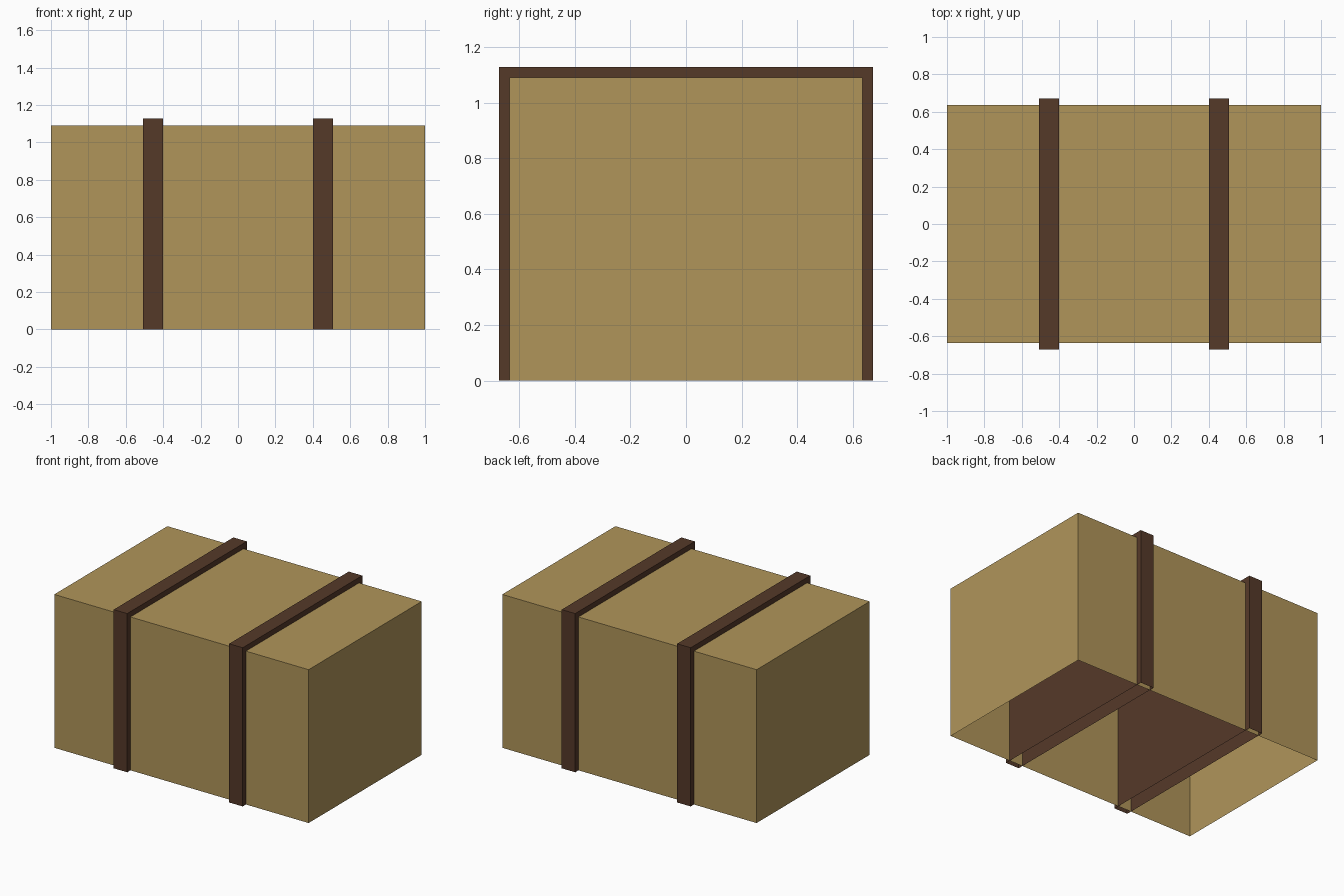
import bpy, bmesh

if "Cube" in bpy.data.objects:
    bpy.data.objects.remove(bpy.data.objects["Cube"])


def material(name, color):
    m = bpy.data.materials.new(name)
    m.diffuse_color = (*color, 1)
    m.use_nodes = True
    m.node_tree.nodes["Principled BSDF"].inputs["Base Color"].default_value = m.diffuse_color
    return m


def open_box(name, x, size, mat):
    """Box shell standing on z = 0, with no bottom face."""
    bm = bmesh.new()
    bmesh.ops.create_cube(bm, size=1)
    bmesh.ops.translate(bm, verts=bm.verts, vec=(0, 0, 0.5))
    bmesh.ops.scale(bm, verts=bm.verts, vec=size)
    bm.normal_update()
    bottom = [f for f in bm.faces if f.normal.z < -0.9]
    bmesh.ops.delete(bm, geom=bottom, context='FACES_ONLY')
    mesh = bpy.data.meshes.new(name)
    bm.to_mesh(mesh)
    bm.free()
    mesh.materials.append(mat)
    obj = bpy.data.objects.new(name, mesh)
    obj.location.x = x
    bpy.context.collection.objects.link(obj)
    return obj


tan = material("tan_cover", (0.434, 0.301, 0.102))
brown = material("brown_strap", (0.091, 0.041, 0.022))

# Main bundle, open underneath
open_box("bundle_body", 0, (2.0, 1.27, 1.09), tan)

# Straps: narrow shells passing right through the body
for side, x in (("left", -0.454), ("right", 0.454)):
    open_box(f"{side}_strap", x, (0.106, 1.343, 1.128), brown)
